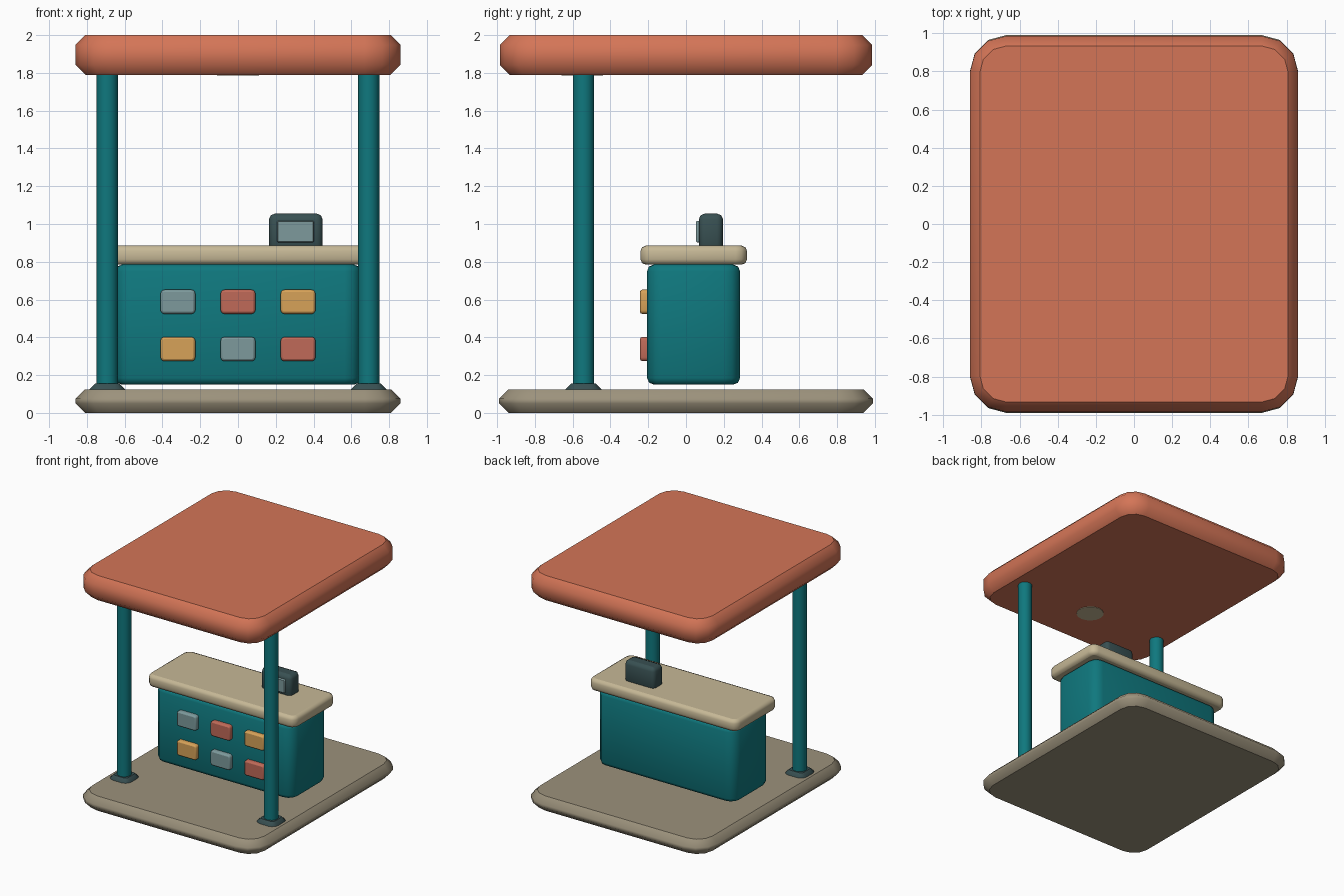
import bpy, bmesh
from math import sin, cos, pi
from mathutils import Matrix, Vector

old = bpy.data.objects.get("Cube")
if old:
    bpy.data.objects.remove(old, do_unlink=True)


def paint(name, r, g, b):
    """Flat material from sRGB bytes, stored as linear values."""
    lin = [((c / 255 + 0.055) / 1.055) ** 2.4 for c in (r, g, b)]
    m = bpy.data.materials.new(name)
    m.use_nodes = True
    m.diffuse_color = (*lin, 1)
    bsdf = next(n for n in m.node_tree.nodes if n.type == 'BSDF_PRINCIPLED')
    bsdf.inputs["Base Color"].default_value = (*lin, 1)
    bsdf.inputs["Roughness"].default_value = 0.8
    return m


terracotta = paint("terracotta", 212, 117, 87)
teal = paint("teal", 15, 120, 126)
stone = paint("stone", 156, 146, 124)
cream = paint("cream", 198, 184, 150)
slate = paint("slate", 56, 80, 82)
blue_grey = paint("blue_grey", 125, 154, 156)
brick = paint("brick_red", 192, 106, 88)
amber = paint("amber", 215, 162, 88)


def finish(name, bm, mat):
    """Smooth the walls, keep the two end caps flat."""
    for f in bm.faces:
        f.smooth = True
        if len(f.verts) > 4:
            for e in f.edges:
                e.smooth = False
    mesh = bpy.data.meshes.new(name)
    bm.to_mesh(mesh)
    bm.free()
    mesh.materials.append(mat)
    ob = bpy.data.objects.new(name, mesh)
    bpy.context.collection.objects.link(ob)
    return ob


def slab(name, mat, size, centre, radius, bevel, steps=1, upright=False, corner=3):
    """Rounded rectangle with rounded rims; upright slabs face -y."""
    hx, hy, hz = (s / 2 for s in size)
    profile = []
    for i in range(steps + 1):
        a = pi / 2 * i / steps
        profile.append((bevel * (1 - sin(a)), -hz + bevel * (1 - cos(a))))
    profile += [(inset, -z) for inset, z in reversed(profile)]
    bm = bmesh.new()
    loops = []
    for inset, z in profile:
        r = max(radius - inset, 0.002)
        ring = []
        for q, (sx, sy) in enumerate(((1, 1), (-1, 1), (-1, -1), (1, -1))):
            for k in range(corner + 1):
                a = pi / 2 * (q + k / corner)
                ring.append(bm.verts.new((sx * (hx - inset - r) + r * cos(a),
                                          sy * (hy - inset - r) + r * sin(a), z)))
        loops.append(ring)
    n = len(loops[0])
    for low, high in zip(loops, loops[1:]):
        for i in range(n):
            j = (i + 1) % n
            bm.faces.new((low[i], low[j], high[j], high[i]))
    bm.faces.new(loops[0][::-1])
    bm.faces.new(loops[-1])
    if upright:
        bm.transform(Matrix.Rotation(pi / 2, 4, 'X'))
    bm.transform(Matrix.Translation(Vector(centre)))
    return finish(name, bm, mat)


def cylinder(name, mat, radius, x, y, z0, z1, sides=16):
    bm = bmesh.new()
    bmesh.ops.create_cone(bm, cap_ends=True, segments=sides, radius1=radius,
                          radius2=radius, depth=z1 - z0)
    bm.transform(Matrix.Translation((x, y, (z0 + z1) / 2)))
    return finish(name, bm, mat)


# Floor and canopy
slab("floor_slab", stone, (1.72, 1.98, 0.125), (0, 0, 0.0625), 0.19, 0.05)
slab("roof_canopy", terracotta, (1.72, 1.97, 0.21), (0, 0, 1.895), 0.19, 0.052)
cylinder("ceiling_lamp", cream, 0.11, 0, -0.55, 1.786, 1.8)

# Two front posts with feet
for side, x in (("left", 0.692), ("right", -0.692)):
    cylinder(side + "_post", teal, 0.056, x, -0.542, 0.02, 1.85)
    slab(side + "_post_foot", slate, (0.19, 0.19, 0.07), (x, -0.542, 0.12), 0.055, 0.03)

# Counter
slab("counter_body", teal, (1.3, 0.492, 0.635), (0, 0.04, 0.4675), 0.085, 0.035, 2)
slab("counter_top", cream, (1.4, 0.564, 0.1), (0, 0.041, 0.835), 0.06, 0.028, 2)

# Tiles on the counter front
rows = ((0.588, (blue_grey, brick, amber)), (0.338, (amber, blue_grey, brick)))
for z, colours in rows:
    for i, mat in enumerate(colours):
        slab("front_tile", mat, (0.184, 0.128, 0.08), (0.318 * (i - 1), -0.204, z),
             0.02, 0.012, 2, upright=True)

# Till with its screen
slab("till", slate, (0.284, 0.128, 0.195), (0.306, 0.132, 0.957), 0.032, 0.03, 2)
slab("till_screen", blue_grey, (0.196, 0.114, 0.03), (0.304, 0.068, 0.96),
     0.008, 0.005, 1, upright=True)
